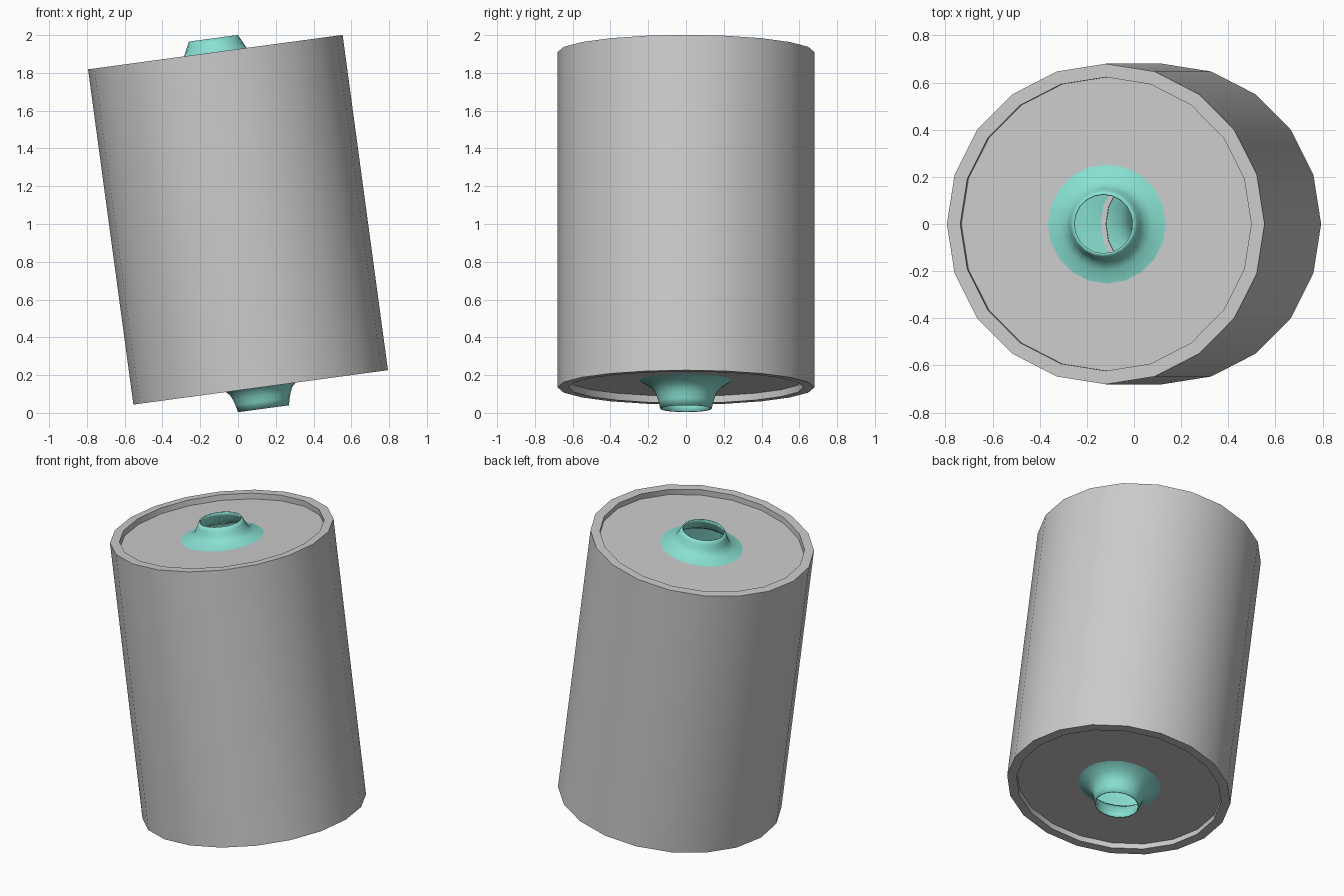
import bpy, bmesh
from math import sin, cos, pi, radians

if "Cube" in bpy.data.objects:
    bpy.data.objects.remove(bpy.data.objects["Cube"])

SIDES = 20
TILT = radians(-7.7)
CENTRE = (0, 0, 1.0225)
HALF = 0.8955      # half the drum length along its axis
RECESS = 0.037     # depth of the end plates below the rim


def lathe(name, profile, closed, angle=30):
    """Spin (radius, height) points around the tilted axis."""
    bm = bmesh.new()
    rings = [[bm.verts.new((r * cos(2 * pi * i / SIDES), r * sin(2 * pi * i / SIDES), h))
              for i in range(SIDES)] for r, h in profile]
    pairs = list(zip(rings, rings[1:]))
    if closed:
        pairs.append((rings[-1], rings[0]))
    for a, b in pairs:
        for i in range(SIDES):
            j = (i + 1) % SIDES
            bm.faces.new((a[i], a[j], b[j], b[i]))
    bmesh.ops.recalc_face_normals(bm, faces=bm.faces)
    mesh = bpy.data.meshes.new(name)
    bm.to_mesh(mesh)
    bm.free()
    ob = bpy.data.objects.new(name, mesh)
    bpy.context.collection.objects.link(ob)
    ob.location = CENTRE
    ob.rotation_euler = (0, TILT, 0)
    bpy.ops.object.select_all(action='DESELECT')
    ob.select_set(True)
    bpy.context.view_layer.objects.active = ob
    bpy.ops.object.shade_smooth_by_angle(angle=radians(angle))
    return ob


# Outer drum wall with flat rims
lathe("drum_shell", [(0.68, -HALF), (0.68, HALF), (0.623, HALF), (0.623, -HALF)], True)

# Recessed end plates, each with a hole for the nozzle
for name, s in (("top_plate", 1), ("bottom_plate", -1)):
    face = s * (HALF - RECESS)
    back = face - s * 0.01
    lathe(name, [(0.235, back), (0.625, back), (0.625, face), (0.235, face)], True)

# Inner vessel: flared open necks joined by a hidden chamber
top = [(0.131, 0.074), (0.143, 0.05), (0.155, 0.025), (0.168, 0.0), (0.195, -0.018),
       (0.248, -0.036), (0.33, -0.055), (0.46, -0.075), (0.57, -0.12), (0.61, -0.2)]
bottom = [(0.136, 0.114), (0.145, 0.075), (0.155, 0.045), (0.166, 0.02), (0.19, -0.003),
          (0.245, -0.036), (0.33, -0.055), (0.46, -0.075), (0.57, -0.12), (0.61, -0.2)]
profile = [(r, HALF + h) for r, h in top] + [(r, -HALF - h) for r, h in reversed(bottom)]
vessel = lathe("inner_vessel", profile, False, 60)
wall = vessel.modifiers.new("wall", 'SOLIDIFY')
wall.thickness = 0.008
wall.offset = -1

teal = bpy.data.materials.new("teal")
teal.diffuse_color = (0.25, 0.75, 0.65, 1)
teal.use_nodes = True
teal.node_tree.nodes["Principled BSDF"].inputs["Base Color"].default_value = teal.diffuse_color
vessel.data.materials.append(teal)
